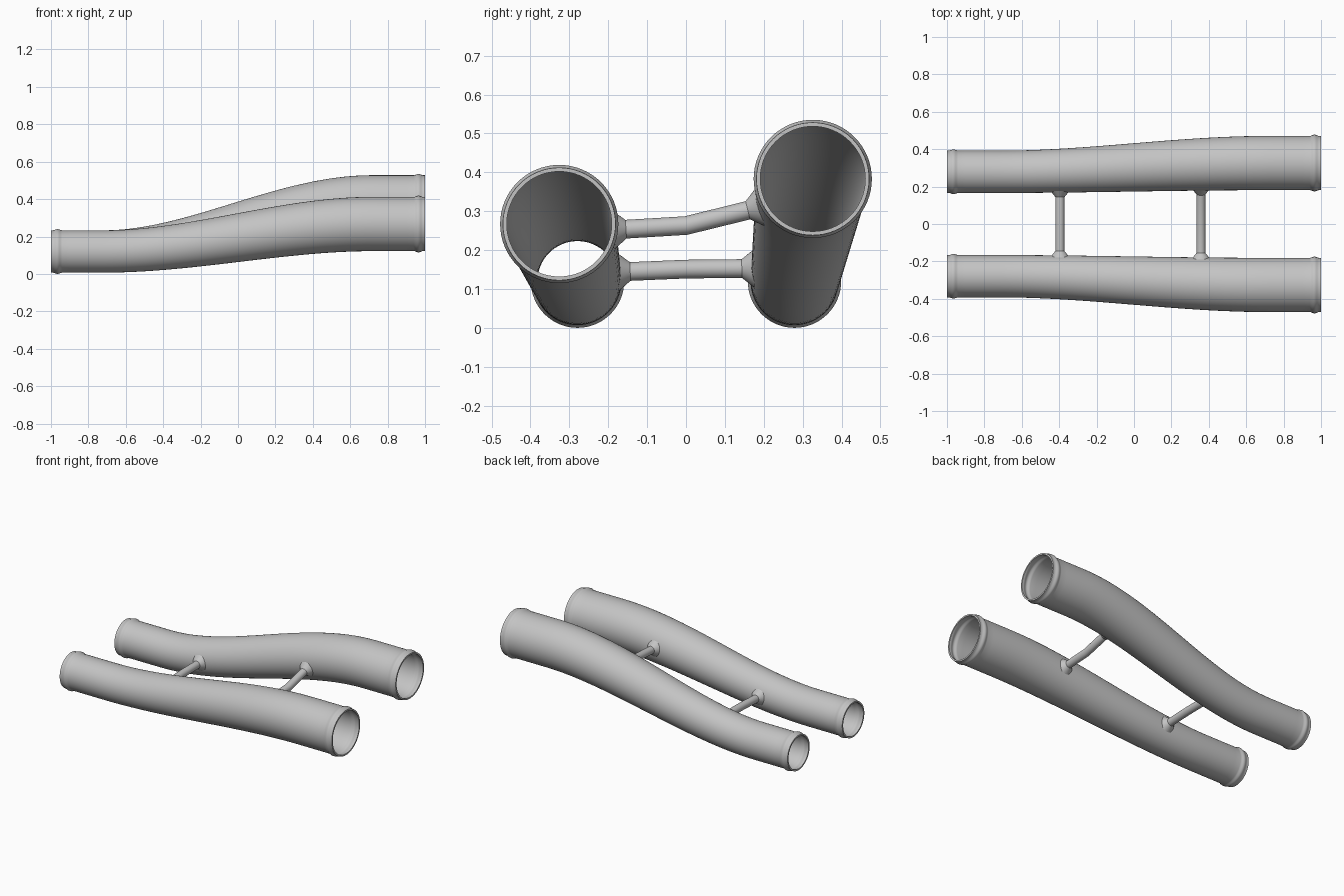
import bpy, bmesh, math
from mathutils import Vector

if "Cube" in bpy.data.objects:
    bpy.data.objects.remove(bpy.data.objects["Cube"], do_unlink=True)

metal = bpy.data.materials.new("grey metal")
metal.use_nodes = True
GREY = (0.55, 0.55, 0.55, 1)
metal.diffuse_color = GREY
metal.node_tree.nodes["Principled BSDF"].inputs["Base Color"].default_value = GREY

WALL = 0.01
BEAD = 0.007


def sweep(name, stations, segments, closed):
    """Skin circles given as (centre, tangent, radius)."""
    bm = bmesh.new()
    rings = []
    for centre, tangent, radius in stations:
        side = tangent.cross(Vector((0, 0, 1))).normalized()
        up = side.cross(tangent).normalized()
        angles = [math.tau * i / segments for i in range(segments)]
        rings.append([bm.verts.new(centre + radius * (side * math.cos(a) + up * math.sin(a)))
                      for a in angles])
    pairs = list(zip(rings, rings[1:]))
    if closed:
        pairs.append((rings[-1], rings[0]))
    for a, b in pairs:
        for i in range(segments):
            j = (i + 1) % segments
            bm.faces.new((a[i], a[j], b[j], b[i]))
    bmesh.ops.recalc_face_normals(bm, faces=bm.faces)
    mesh = bpy.data.meshes.new(name)
    bm.to_mesh(mesh)
    bm.free()
    mesh.materials.append(metal)
    obj = bpy.data.objects.new(name, mesh)
    bpy.context.collection.objects.link(obj)
    bpy.ops.object.select_all(action="DESELECT")
    obj.select_set(True)
    bpy.context.view_layer.objects.active = obj
    bpy.ops.object.shade_smooth_by_angle(angle=math.radians(35))
    return obj


def ease(x):
    t = min(max((x + 0.72) / 1.44, 0), 1)
    return t * t * (3 - 2 * t)


def pipe_centre(x, side, rise):
    return Vector((x, side * (0.279 + 0.047 * ease(x)), 0.12 + rise * ease(x)))


def pipe_radius(x):
    return 0.113 + 0.032 * ease(x)


def bead(x):
    d = abs(abs(x) - 0.965) / 0.025
    return BEAD * (0.5 + 0.5 * math.cos(math.pi * d)) if d < 1 else 0


# Hollow S-bent pipes with a raised bead near each end
def pipe(name, side, rise):
    ends = [1 - 0.005 * i for i in range(13)]
    xs = [-x for x in ends] + [-0.9 + 0.045 * i for i in range(41)] + ends[::-1]
    outer = []
    for x in xs:
        step = 0.001
        tangent = pipe_centre(x + step, side, rise) - pipe_centre(x - step, side, rise)
        outer.append((pipe_centre(x, side, rise), tangent.normalized(), pipe_radius(x) + bead(x)))
    inner = [(c, t, r - WALL) for c, t, r in reversed(outer)]
    sweep(name, outer + inner, 64, True)


FRONT = (-1, 0.147)
BACK = (1, 0.263)
pipe("front_pipe", *FRONT)
pipe("back_pipe", *BACK)


# Cross rods with flared weld fillets at both ends
def rod(name, x, mid_z):
    mid = Vector((x, 0, mid_z))
    fillet, thin = 0.026, 0.024

    def half(centre):
        out = (centre - mid).normalized()
        end = centre - out * (pipe_radius(x) - 0.008)
        points = []
        for i in range(9):
            a = math.pi / 2 * i / 8
            points.append((end - out * fillet * 1.25 * math.cos(a), out,
                           thin + fillet * (1 - math.sin(math.pi / 2 - a))))
        return out, points

    out_a, flare_a = half(pipe_centre(x, *FRONT))
    out_b, flare_b = half(pipe_centre(x, *BACK))
    start = [(c, -t, r) for c, t, r in reversed(flare_a)]
    middle = [(mid, (out_b - out_a).normalized(), thin)]
    sweep(name, start + middle + flare_b, 32, False)


rod("right_cross_rod", -0.396, 0.151)
rod("left_cross_rod", 0.358, 0.263)
